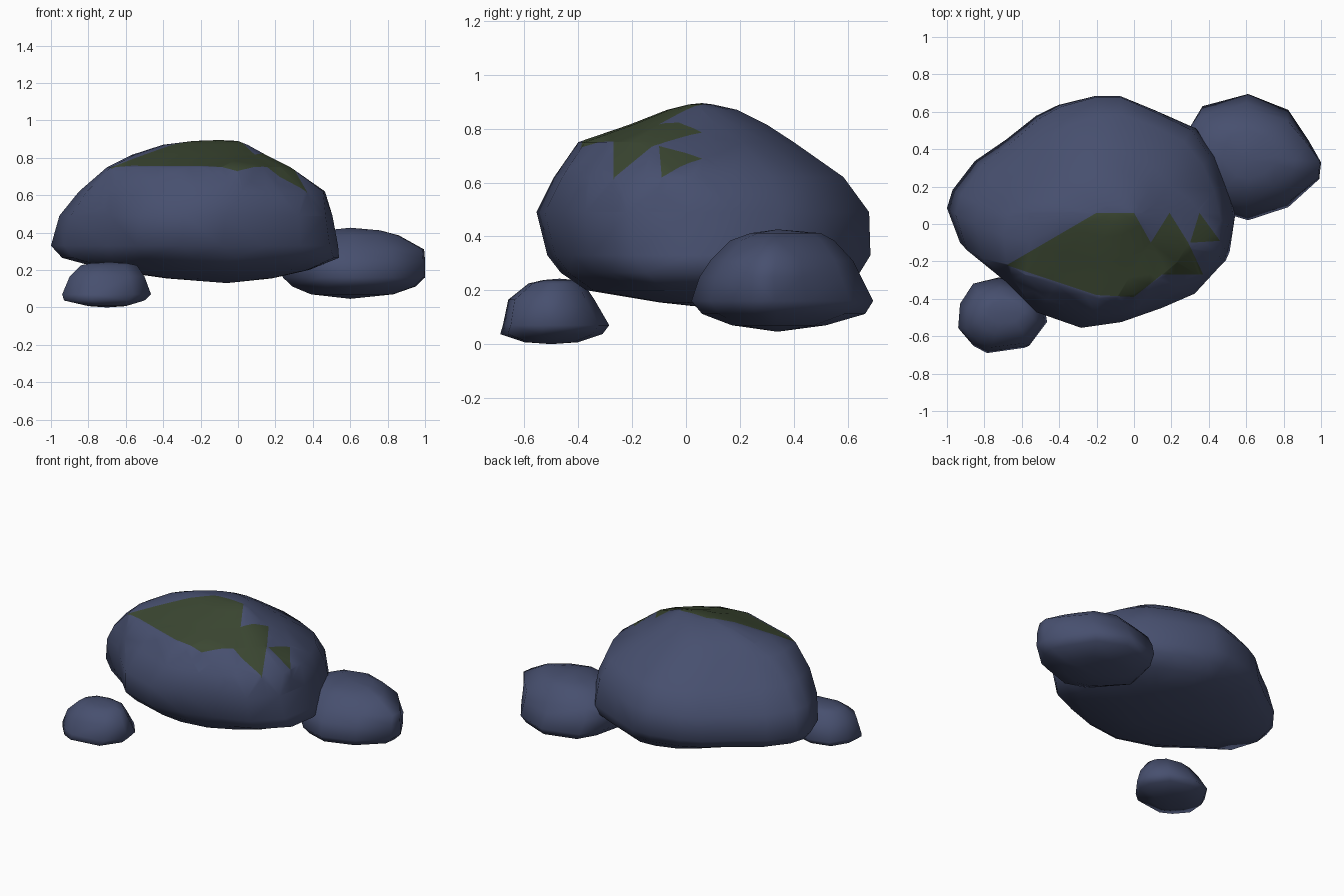
import bpy, bmesh

if "Cube" in bpy.data.objects:
    bpy.data.objects.remove(bpy.data.objects["Cube"])


def material(name, rgb):
    m = bpy.data.materials.new(name)
    m.diffuse_color = (*rgb, 1)
    m.use_nodes = True
    m.node_tree.nodes["Principled BSDF"].inputs["Base Color"].default_value = m.diffuse_color
    return m


STONE = material("slate blue stone", (0.063, 0.079, 0.158))
MOSS = material("dark moss", (0.043, 0.062, 0.031))


def inside(p, poly):
    """Even-odd point in polygon test in plan."""
    hit = False
    for (ax, ay), (bx, by) in zip(poly, poly[1:] + poly[:1]):
        if (ay > p.y) != (by > p.y) and p.x < ax + (p.y - ay) * (bx - ax) / (by - ay):
            hit = not hit
    return hit


def cut_patch(bm, poly, min_z):
    """Cut a plan outline into the upper faces and colour its inside."""
    xs, ys = [p[0] for p in poly], [p[1] for p in poly]
    for a, b in zip(poly, poly[1:] + poly[:1]):
        faces = [f for f in bm.faces if f.calc_center_median().z > min_z
                 and min(v.co.x for v in f.verts) < max(xs)
                 and max(v.co.x for v in f.verts) > min(xs)
                 and min(v.co.y for v in f.verts) < max(ys)
                 and max(v.co.y for v in f.verts) > min(ys)]
        geom = faces + list({e for f in faces for e in f.edges}) + list({v for f in faces for v in f.verts})
        bmesh.ops.bisect_plane(bm, geom=geom, dist=1e-5, plane_co=(a[0], a[1], 0),
                               plane_no=(b[1] - a[1], a[0] - b[0], 0))
    for f in bm.faces:
        c = f.calc_center_median()
        if c.z > min_z and inside(c, poly):
            f.material_index = 1


def unit(outline):
    """Scale an outline to the unit square."""
    xs, ys = [p[0] for p in outline], [p[1] for p in outline]
    return [((x - min(xs)) / (max(xs) - min(xs)), (y - min(ys)) / (max(ys) - min(ys)))
            for x, y in outline]


def rock(name, outline, rings, bottom, top, shoulder=None, patches=()):
    """Loft through rings of (z, xmin, xmax, ymin, ymax, blend towards the shoulder outline)."""
    base = unit(outline)
    upper = unit(shoulder or outline)
    n = len(base)
    bm = bmesh.new()
    loops = []
    for z, x0, x1, y0, y1, *blend in rings:
        t = blend[0] if blend else 0
        mix = unit([(a + (c - a) * t, b + (d - b) * t) for (a, b), (c, d) in zip(base, upper)])
        loops.append([bm.verts.new((x0 + u * (x1 - x0), y0 + v * (y1 - y0), z)) for u, v in mix])
    for lo, hi in zip(loops, loops[1:]):
        for i in range(n):
            j = (i + 1) % n
            bm.faces.new((lo[i], lo[j], hi[j], hi[i]))
    for loop, tip in ((loops[0], bottom), (loops[-1], top)):
        v = bm.verts.new(tip)
        for i in range(n):
            bm.faces.new((loop[i], loop[(i + 1) % n], v))
    bmesh.ops.recalc_face_normals(bm, faces=bm.faces)
    bmesh.ops.triangulate(bm, faces=bm.faces)
    for poly, min_z in patches:
        cut_patch(bm, poly, min_z)
    for f in bm.faces:
        f.smooth = True
    me = bpy.data.meshes.new(name)
    bm.to_mesh(me)
    bm.free()
    me.materials.append(STONE)
    if patches:
        me.materials.append(MOSS)
    ob = bpy.data.objects.new(name, me)
    bpy.context.collection.objects.link(ob)
    return ob


# Main boulder with a squarer front shoulder and two moss patches
moss_large = [(-.68, -.22), (-.2, .06), (0, .06), (.09, -.1), (.19, .06), (.29, -.1),
              (.37, -.27), (.15, -.27), (0, -.39), (-.2, -.38)]
moss_small = [(.35, .06), (.46, -.09), (.3, -.1)]
rock("main_boulder",
     [(-1, .07), (-.97, .17), (-.85, .33), (-.68, .45), (-.52, .58), (-.4, .64), (-.2, .69),
      (-.07, .69), (.12, .61), (.34, .51), (.45, .36), (.51, .19), (.545, 0), (.5, -.22),
      (.34, -.38), (.15, -.45), (-.08, -.52), (-.3, -.55), (-.54, -.47), (-.7, -.3), (-.93, -.12)],
     [(.155, -.38, .18, -.1, .42, .5), (.2, -.70, .38, -.37, .57, .5),
      (.265, -.94, .54, -.465, .645, .25), (.33, -1, .535, -.515, .685, 0),
      (.49, -.955, .505, -.555, .68, .1), (.62, -.85, .465, -.49, .585, .55),
      (.75, -.70, .28, -.40, .40, 1), (.815, -.57, .15, -.21, .3, 1),
      (.87, -.40, .05, -.07, .19, 1), (.89, -.24, 0, .01, .1, 1)],
     (-.06, .13, .13), (-.1, .06, .895),
     [(-.7, -.06), (-.68, .03), (-.62, .12), (-.53, .2), (-.43, .29), (-.34, .35), (-.23, .39),
      (-.12, .4), (0, .36), (.11, .3), (.19, .21), (.24, .11), (.27, 0), (.28, -.12),
      (.23, -.2), (.13, -.29), (0, -.37), (-.19, -.395), (-.42, -.32), (-.58, -.27), (-.68, -.21)],
     [(moss_large, .55), (moss_small, .5)])

# Medium stone at the back right
rock("side_stone",
     [(.6, .695), (.35, .63), (.27, .5), (.22, .3), (.43, .07), (.6, .02), (.82, .09),
      (.99, .24), (1, .33), (.93, .45), (.82, .61)],
     [(.07, .39, .83, .17, .52), (.112, .29, .95, .06, .665), (.16, .24, 1, .02, .695),
      (.25, .22, 1, .05, .65), (.31, .24, .995, .09, .62), (.385, .36, .86, .165, .55),
      (.412, .47, .76, .24, .5)],
     (.6, .34, .046), (.6, .34, .426))

# Small stone at the front left
rock("small_stone",
     [(-.94, -.56), (-.93, -.43), (-.86, -.32), (-.72, -.285), (-.56, -.325), (-.48, -.43),
      (-.465, -.53), (-.56, -.66), (-.78, -.69), (-.86, -.65)],
     [(.007, -.8, -.6, -.6, -.4), (.037, -.93, -.5, -.69, -.31), (.07, -.94, -.465, -.68, -.285),
      (.165, -.9, -.5, -.66, -.34), (.225, -.84, -.54, -.585, -.38), (.238, -.78, -.6, -.53, -.41)],
     (-.7, -.5, 0), (-.69, -.47, .243))
